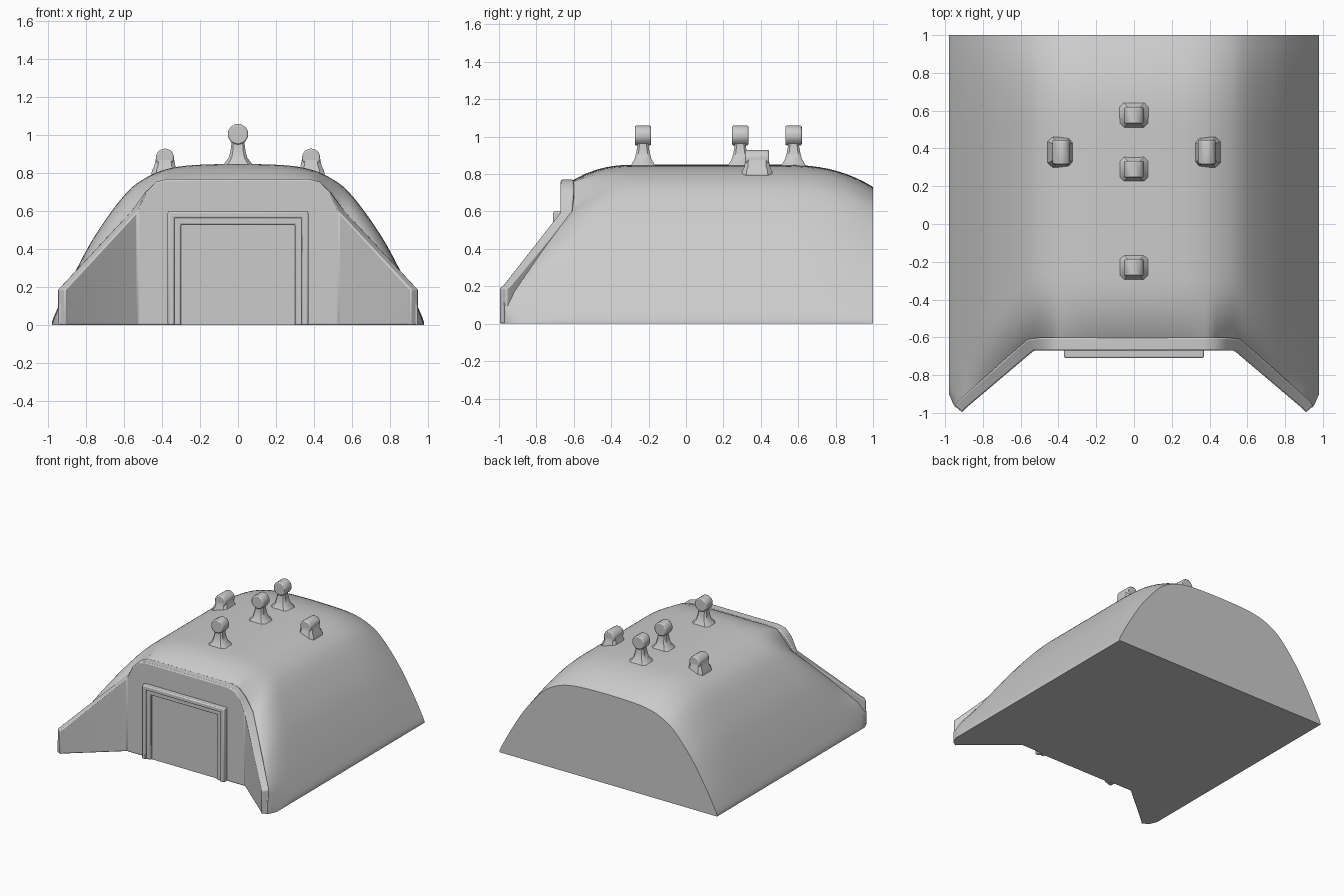
import bpy, bmesh, math

if "Cube" in bpy.data.objects:
    bpy.data.objects.remove(bpy.data.objects["Cube"])


def finish(name, bm, bevel=0.0, angle=35):
    bmesh.ops.remove_doubles(bm, verts=bm.verts, dist=1e-5)
    bmesh.ops.recalc_face_normals(bm, faces=bm.faces)
    me = bpy.data.meshes.new(name)
    bm.to_mesh(me)
    bm.free()
    ob = bpy.data.objects.new(name, me)
    bpy.context.collection.objects.link(ob)
    if bevel:
        m = ob.modifiers.new("soft_edges", "BEVEL")
        m.width, m.segments, m.limit_method = bevel, 2, "ANGLE"
    bpy.ops.object.select_all(action="DESELECT")
    ob.select_set(True)
    bpy.context.view_layer.objects.active = ob
    bpy.ops.object.shade_smooth_by_angle(angle=math.radians(angle))
    return ob


def interp(pts, x):
    for (a, p), (b, q) in zip(pts, pts[1:]):
        if x <= b:
            return p + (q - p) * (x - a) / (b - a)
    return pts[-1][1]


def spline(pts, n):
    out = []
    for i in range(len(pts) - 1):
        a, b = pts[max(i - 1, 0)], pts[i]
        c, d = pts[i + 1], pts[min(i + 2, len(pts) - 1)]
        for k in range(n):
            t = k / n
            out.append(tuple(0.5 * (2 * q + (r - p) * t + (2 * p - 5 * q + 4 * r - s) * t * t
                                    + (3 * q - p - 3 * r + s) * t ** 3)
                             for p, q, r, s in zip(a, b, c, d)))
    return out + [pts[-1]]


def loft(bm, rings):
    rows = [[bm.verts.new(co) for co in r] for r in rings]
    for a, b in zip(rows, rows[1:]):
        for i in range(len(a)):
            j = (i + 1) % len(a)
            bm.faces.new((a[i], a[j], b[j], b[i]))
    bm.faces.new(rows[0])
    bm.faces.new(rows[-1])


# Earth mound: arched section, eased down to the front wall and the back face
half = spline([(0, .85), (.2, .845), (.34, .83), (.46, .79), (.585, .70), (.745, .485),
               (.866, .265), (.945, .1), (.975, .03), (.98, 0)], 4)
section = [(-x, z) for x, z in half[:0:-1]] + half
front_line = [(0, -.64), (.54, -.64), (.93, -.975), (.95, -.97), (.98, -.90)]
wall_top = [(0, .745), (.4, .745), (.54, .575), (.92, .16), (.98, .0)]
steps = [i / 12 * .4 for i in range(12)] + [.4 + .3 * i / 4 for i in range(4)] \
    + [.7 + .3 * i / 10 for i in range(11)]
bm = bmesh.new()
rows = []
for t in steps:
    row = []
    for x, z in section:
        yf = interp(front_line, abs(x))
        y = yf + (1 - yf) * t
        w = max(0, 1 - (y - yf) / .36) ** 2.3
        z = z + (min(z, interp(wall_top, abs(x))) - z) * w
        z *= 1 - .14 * max(0, (y - .5) / .5) ** 2.6
        row.append(bm.verts.new((x, y, max(z, 0))))
    rows.append(row)
for a, b in zip(rows, rows[1:]):
    for i in range(len(a) - 1):
        bm.faces.new((a[i], a[i + 1], b[i + 1], b[i]))
bm.faces.new(rows[-1])
foot = [rows[0][0]] + [bm.verts.new((v.co.x, v.co.y, 0)) for v in rows[0][1:-1]] + [rows[0][-1]]
for i in range(len(foot) - 1):
    bm.faces.new(list(dict.fromkeys((rows[0][i], rows[0][i + 1], foot[i + 1], foot[i]))))
bm.faces.new(foot + [r[-1] for r in rows[1:]] + [rows[-1][0]] + [r[0] for r in rows[-2:0:-1]])
finish("earth_mound", bm)

# Front retaining wall with angled wings: front xy, back xy, top height
stations = [(.37, -.67, .37, -.60, .77), (.43, -.67, .43, -.60, .755),
            (.485, -.67, .49, -.60, .70), (.53, -.67, .565, -.61, .60),
            (.89, -.975, .93, -.935, .21), (.91, -.998, .95, -.96, .19)]
stations = [(-a, b, -c, d, h) for a, b, c, d, h in stations[::-1]] + stations
bm = bmesh.new()
loft(bm, [[(a, b, 0), (a, b, h), (c, d, h), (c, d, 0)] for a, b, c, d, h in stations])
finish("retaining_wall", bm, .008)


# Door surround: two nested portal frames and a flat door panel
def portal(name, xo, zo, xi, zi, y0, y1):
    path = [(xo, 0, xi, 0), (xo, zo, xi, zi), (-xo, zo, -xi, zi), (-xo, 0, -xi, 0)]
    bm = bmesh.new()
    loft(bm, [[(a, y0, b), (a, y1, b), (c, y1, d), (c, y0, d)] for a, b, c, d in path])
    finish(name, bm, .008)


portal("door_frame_outer", .37, .60, .335, .565, -.71, -.65)
portal("door_frame_inner", .34, .57, .30, .53, -.698, -.65)


def box(bm, x, y, z):
    loft(bm, [[(x[0], y[0], h), (x[1], y[0], h), (x[1], y[1], h), (x[0], y[1], h)] for h in z])


bm = bmesh.new()
box(bm, (-.305, .305), (-.676, -.65), (0, .535))
finish("door_panel", bm)


# Roof vents: flared stem carrying a horizontal rounded cap
def vent(name, cx, cy, stem, cap_z, radius, cap_half):
    bm = bmesh.new()
    rings = []
    for hx, hy, z in stem:
        k = .35 * min(hx, hy)
        ring = [(hx, hy - k), (hx - k, hy), (k - hx, hy), (-hx, hy - k),
                (-hx, k - hy), (k - hx, -hy), (hx - k, -hy), (hx, k - hy)]
        rings.append([(cx + x, cy + y, z) for x, y in ring])
    loft(bm, rings)
    finish(name + "_stem", bm)
    bm = bmesh.new()
    turn = [math.tau * (i + .5) / 12 for i in range(12)]
    loft(bm, [[(cx + radius * math.cos(a), cy + s * cap_half, cap_z + radius * math.sin(a))
               for a in turn] for s in (-1, 1)])
    finish(name + "_cap", bm, .008)


tall = [(.09, .075, .83), (.07, .06, .855), (.05, .045, .88), (.04, .036, .915),
        (.034, .028, .96), (.036, .034, 1.0)]
for i, y in enumerate((.575, .29, -.23)):
    vent(f"tall_vent_{i + 1}", 0, y, tall, 1.006, .055, .044)
low = [(.075, .085, .77), (.068, .08, .815), (.055, .068, .84), (.046, .062, .885)]
for side, x in (("left", -.385), ("right", .385)):
    vent(f"low_vent_{side}", x, .38, low, .882, .049, .064)
